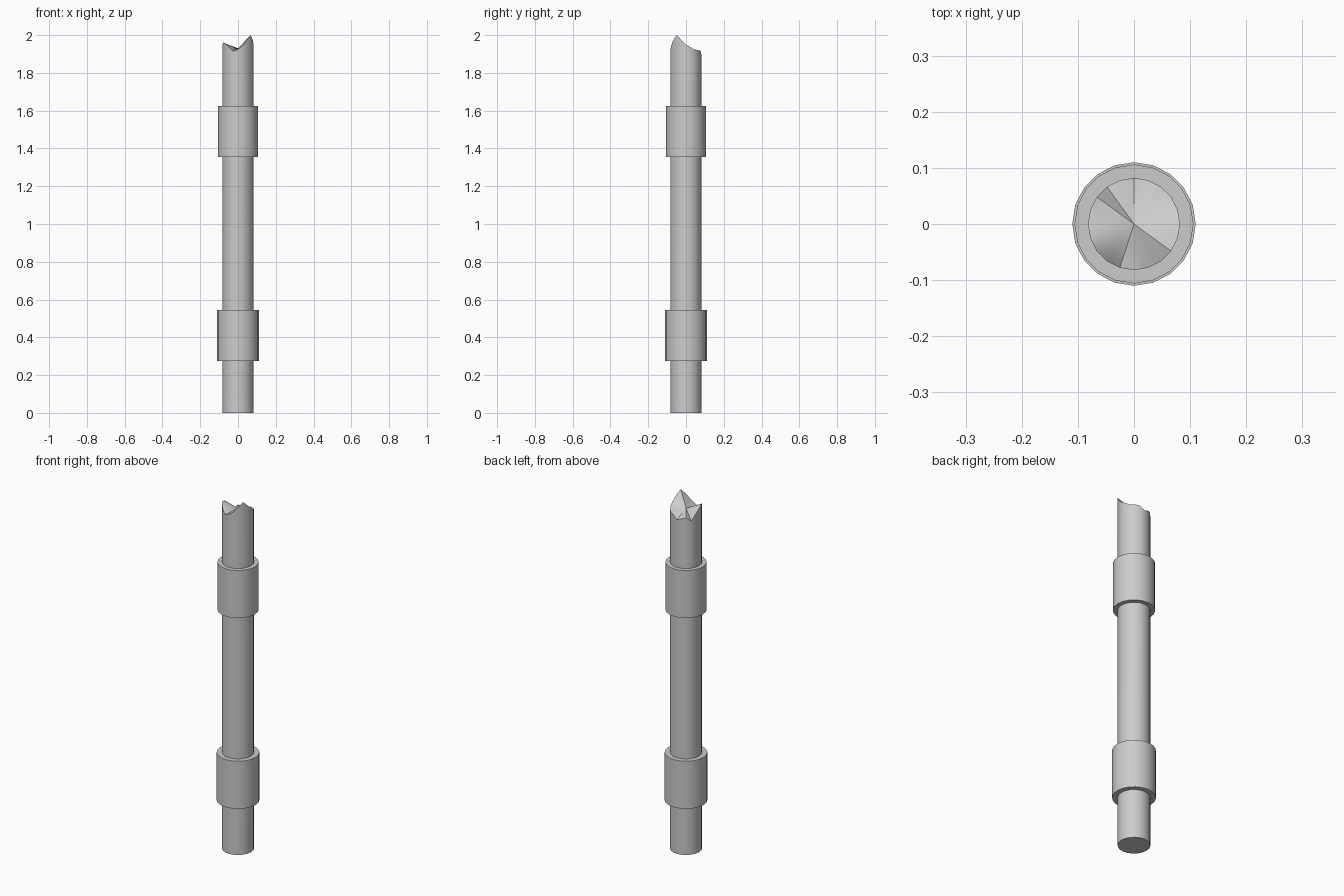
import bpy, bmesh
from math import cos, sin, tau, radians

if "Cube" in bpy.data.objects:
    bpy.data.objects.remove(bpy.data.objects["Cube"])

SIDES = 20


def ring(bm, radius, heights):
    return [bm.verts.new((radius * cos(tau * i / SIDES), radius * sin(tau * i / SIDES), h))
            for i, h in enumerate(heights)]


def finish(bm, name):
    bmesh.ops.recalc_face_normals(bm, faces=bm.faces)
    mesh = bpy.data.meshes.new(name)
    bm.to_mesh(mesh)
    bm.free()
    obj = bpy.data.objects.new(name, mesh)
    bpy.context.collection.objects.link(obj)
    bpy.ops.object.select_all(action='DESELECT')
    obj.select_set(True)
    bpy.context.view_layer.objects.active = obj
    bpy.ops.object.shade_smooth_by_angle(angle=radians(40))


def bridge(bm, a, b):
    for i in range(SIDES):
        j = (i + 1) % SIDES
        bm.faces.new((a[i], a[j], b[j], b[i]))


# Post shaft with a splintered top: rim heights run anticlockwise from +x
rim = [1.95, 1.935, 1.92, 1.92, 1.915, 1.895, 1.905, 1.912, 1.893, 1.925,
       1.95, 1.96, 1.955, 1.935, 1.915, 1.925, 1.945, 1.975, 2.0, 1.975]
bm = bmesh.new()
base = ring(bm, 0.082, [0] * SIDES)
top = ring(bm, 0.082, rim)
bridge(bm, base, top)
bm.faces.new(base)
centre = bm.verts.new((0, 0, 1.93))
for i in range(SIDES):
    bm.faces.new((top[i], top[(i + 1) % SIDES], centre))
finish(bm, "broken_post")


# Collars: solid bands around the shaft
def collar(name, radius, z0, z1):
    bm = bmesh.new()
    rings = [ring(bm, r, [z] * SIDES)
             for r, z in ((0.081, z0), (radius, z0), (radius, z1), (0.081, z1))]
    for k in range(4):
        bridge(bm, rings[k], rings[(k + 1) % 4])
    finish(bm, name)


collar("lower_collar", 0.110, 0.275, 0.545)
collar("upper_collar", 0.106, 1.355, 1.625)
